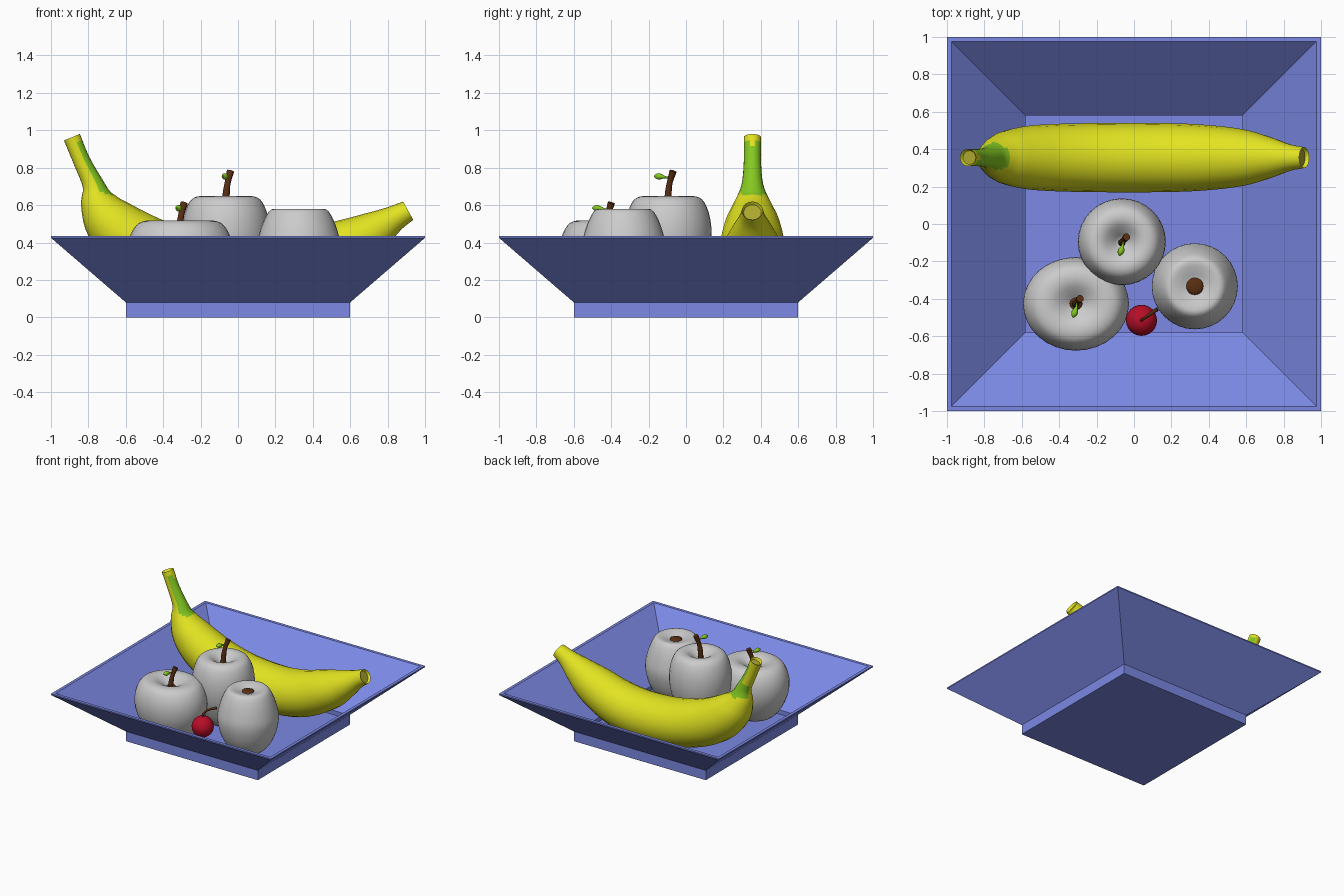
import bpy, bmesh, math
from mathutils import Vector

if "Cube" in bpy.data.objects:
    bpy.data.objects.remove(bpy.data.objects["Cube"])


def material(name, rgb):
    m = bpy.data.materials.new(name)
    m.diffuse_color = (*rgb, 1)
    m.use_nodes = True
    m.node_tree.nodes["Principled BSDF"].inputs["Base Color"].default_value = m.diffuse_color
    return m


BLUE = material("bowl blue", (0.20, 0.25, 0.78))
YELLOW = material("banana yellow", (0.76, 0.77, 0.015))
GREEN = material("fresh green", (0.23, 0.58, 0.015))
OLIVE = material("banana tip olive", (0.42, 0.39, 0.03))
GREY = material("apple pale grey", (0.60, 0.60, 0.60))
BROWN = material("stem brown", (0.10, 0.028, 0.006))
RED = material("cherry red", (0.48, 0.004, 0.02))


def finish(bm, name, mats, angle=40):
    bmesh.ops.recalc_face_normals(bm, faces=bm.faces)
    me = bpy.data.meshes.new(name)
    bm.to_mesh(me)
    bm.free()
    ob = bpy.data.objects.new(name, me)
    bpy.context.collection.objects.link(ob)
    for m in mats:
        me.materials.append(m)
    bpy.ops.object.select_all(action='DESELECT')
    ob.select_set(True)
    bpy.context.view_layer.objects.active = ob
    bpy.ops.object.shade_smooth_by_angle(angle=math.radians(angle))
    return ob


def smooth(pts, n):
    """Catmull-Rom curve through points of any dimension."""
    p = [Vector(q) for q in pts]
    p = [2 * p[0] - p[1]] + p + [2 * p[-1] - p[-2]]
    out = []
    for i in range(1, len(p) - 2):
        a, b, c, d = p[i - 1:i + 3]
        for k in range(n):
            t = k / n
            out.append(0.5 * (2 * b + (c - a) * t + (2 * a - 5 * b + 4 * c - d) * t * t
                              + (3 * b - a - 3 * c + d) * t ** 3))
    return out + [p[-2]]


def bridge(bm, rings):
    n = len(rings[0])
    for a, b in zip(rings, rings[1:]):
        for i in range(n):
            j = (i + 1) % n
            bm.faces.new((a[i], a[j], b[j], b[i]))
    return [bm.faces.new(rings[0][::-1]), bm.faces.new(rings[-1])]


def tube(pts, sides, steps):
    """Round tube along points given as (x, y, z, radius)."""
    bm = bmesh.new()
    path = smooth(pts, steps)
    rings = []
    for i, q in enumerate(path):
        t = (path[min(i + 1, len(path) - 1)] - path[max(i - 1, 0)]).to_3d().normalized()
        u = t.cross(Vector((0, 1, 0))).normalized()
        v = t.cross(u)
        ring = []
        for k in range(sides):
            a = 2 * math.pi * k / sides
            ring.append(bm.verts.new(q.to_3d() + q[3] * (u * math.cos(a) + v * math.sin(a))))
        rings.append(ring)
    return bm, bridge(bm, rings)


# Square bowl with foot, flared thin wall and sunken floor
bm = bmesh.new()
rings = []
for h, z in [(0.6, 0), (0.6, 0.08), (1, 0.425), (1, 0.435), (0.975, 0.435), (0.58, 0.085), (0.58, 0.05)]:
    rings.append([bm.verts.new((sx * h, sy * h, z)) for sx, sy in ((-1, -1), (1, -1), (1, 1), (-1, 1))])
bridge(bm, rings)
finish(bm, "bowl", [BLUE], 30)

# Banana: swept body with recessed ends and a green neck
Y = 0.355
body = [(-0.888, 0.963, 0.046), (-0.835, 0.835, 0.046), (-0.775, 0.71, 0.058), (-0.75, 0.62, 0.095),
        (-0.69, 0.52, 0.14), (-0.58, 0.42, 0.168), (-0.42, 0.335, 0.18), (-0.18, 0.27, 0.185),
        (0.12, 0.25, 0.185), (0.36, 0.285, 0.177), (0.58, 0.375, 0.152), (0.72, 0.455, 0.112),
        (0.83, 0.525, 0.072), (0.91, 0.57, 0.056)]
bm, caps = tube([(x, Y, z, r) for x, z, r in body], 20, 4)
bm.normal_update()
for f in bm.faces:
    c = f.calc_center_median()
    if c.x < -0.5 and 0.655 < c.z < 0.93 and (f.normal.x > 0.3 or (c.z < 0.76 and f.normal.y > 0.2)):
        f.material_index = 1
for cap in caps:
    bmesh.ops.inset_region(bm, faces=[cap], thickness=0.009)
    mid = cap.calc_center_median()
    inward = Vector((-0.80, Y, 0.76)) - mid if mid.x < 0 else Vector((0.8, Y, 0.51)) - mid
    for v in cap.verts:
        v.co += inward.normalized() * 0.02
    cap.material_index = 2
finish(bm, "banana", [YELLOW, GREEN, OLIVE], 45)


def fruit(name, x, y, rx, ry, z0, z1, profile):
    bm = bmesh.new()
    rings = []
    for r, h in smooth(profile, 3)[1:-1]:
        rings.append([bm.verts.new((x + rx * r * math.cos(a), y + ry * r * math.sin(a), z0 + h * (z1 - z0)))
                      for a in (2 * math.pi * k / 32 for k in range(32))])
    bridge(bm, rings)
    finish(bm, name, [GREY], 60)


# Apples and a taller round fruit
APPLE = [(0, 0.08), (0.25, 0.03), (0.48, 0.0), (0.74, 0.14), (0.94, 0.39), (1, 0.6), (0.96, 0.79),
         (0.83, 0.94), (0.66, 0.995), (0.45, 0.99), (0.25, 0.93), (0.1, 0.87), (0, 0.86)]
EGG = [(0, 0), (0.3, 0.02), (0.62, 0.11), (0.88, 0.3), (1, 0.54), (0.94, 0.72), (0.81, 0.89),
       (0.64, 1), (0.4, 0.99), (0.2, 0.96), (0, 0.95)]
fruit("back_apple", -0.065, -0.095, 0.235, 0.232, 0.12, 0.648, APPLE)
fruit("left_apple", -0.31, -0.427, 0.283, 0.25, 0.07, 0.518, APPLE)
fruit("right_fruit", 0.325, -0.333, 0.23, 0.23, 0.05, 0.577, EGG)

# Brown end spot of the right fruit
bm = bmesh.new()
bmesh.ops.create_uvsphere(bm, u_segments=20, v_segments=8, radius=0.046)
for v in bm.verts:
    v.co = Vector((v.co.x + 0.325, v.co.y - 0.333, v.co.z * 0.3 + 0.556))
finish(bm, "right_fruit_spot", [BROWN])


def stem(name, pts, mat=BROWN):
    bm, _ = tube(pts, 10, 4)
    finish(bm, name, [mat], 50)


# Stems and leaves of the two apples
for side, x, y, z in (("back", -0.06, -0.095, 0.57), ("left", -0.308, -0.425, 0.40)):
    stem(side + "_apple_stem", [(x - 0.005, y - 0.005, z, 0.02), (x - 0.003, y, z + 0.09, 0.019),
                                (x + 0.005, y + 0.008, z + 0.15, 0.016), (x + 0.02, y + 0.026, z + 0.212, 0.02)])
    stem(side + "_apple_leaf", [(x + 0.003, y + 0.01, z + 0.175, 0.004), (x, y - 0.02, z + 0.18, 0.007),
                                (x - 0.008, y - 0.045, z + 0.183, 0.017),
                                (x - 0.014, y - 0.062, z + 0.184, 0.014),
                                (x - 0.018, y - 0.076, z + 0.185, 0.003)], GREEN)

# Brown base around the left apple stem
bm = bmesh.new()
bmesh.ops.create_uvsphere(bm, u_segments=16, v_segments=8, radius=0.038)
for v in bm.verts:
    v.co = Vector((v.co.x - 0.31, v.co.y - 0.425, v.co.z * 0.5 + 0.455))
finish(bm, "left_apple_stem_base", [BROWN])

# Cherry with its bent stem
bm = bmesh.new()
bmesh.ops.create_uvsphere(bm, u_segments=24, v_segments=14, radius=0.083)
bmesh.ops.translate(bm, verts=bm.verts, vec=(0.04, -0.515, 0.26))
finish(bm, "cherry", [RED])
stem("cherry_stem", [(0.04, -0.515, 0.325, 0.009), (0.045, -0.51, 0.365, 0.008),
                     (0.075, -0.49, 0.395, 0.008), (0.125, -0.455, 0.412, 0.011)])
